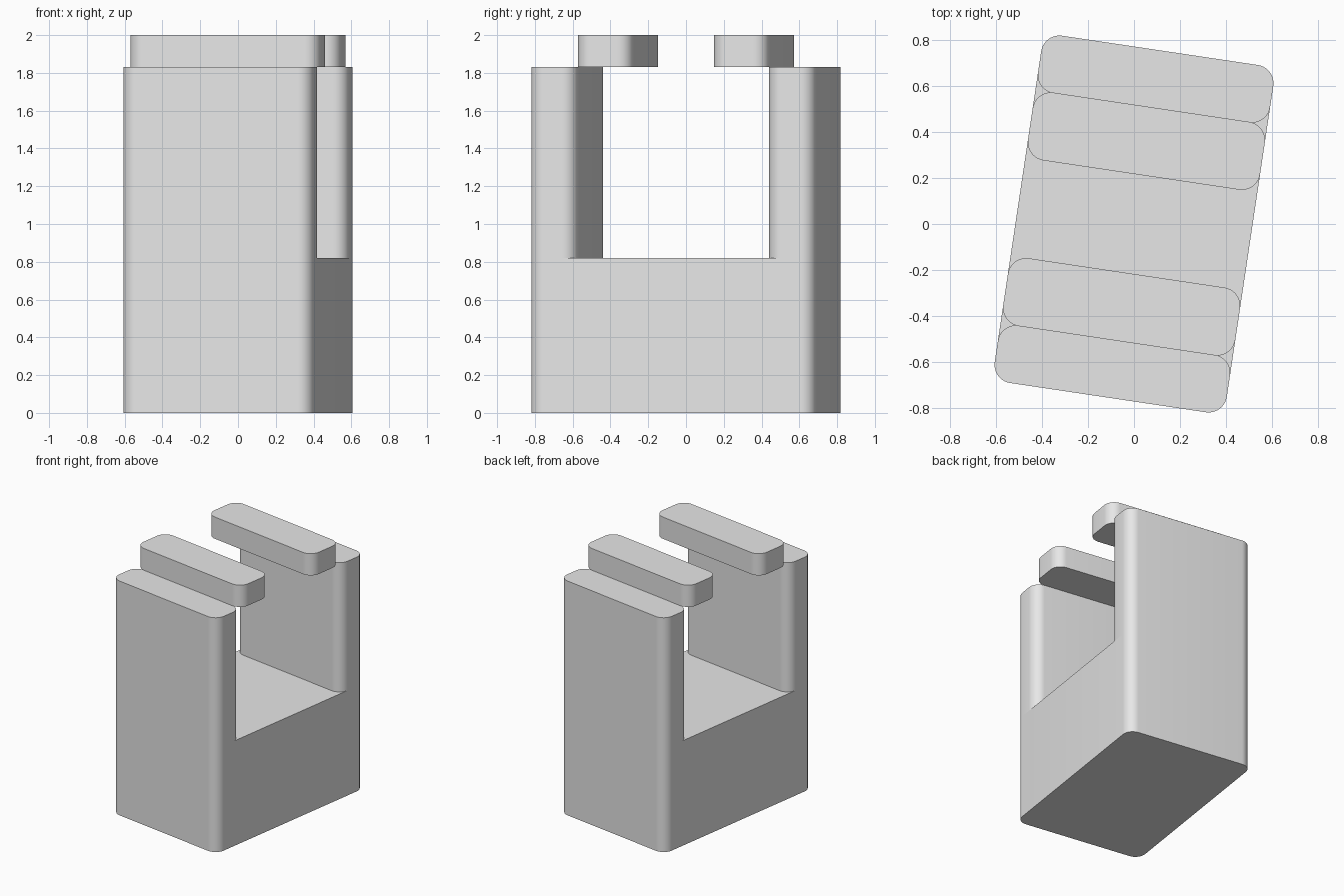
import bpy
import bmesh
from math import radians, sin, cos, pi

cube = bpy.data.objects.get("Cube")
if cube:
    bpy.data.objects.remove(cube, do_unlink=True)

grey = bpy.data.materials.new("light_grey")
grey.use_nodes = True
colour = (0.8, 0.8, 0.8, 1)
grey.diffuse_color = colour
grey.node_tree.nodes["Principled BSDF"].inputs["Base Color"].default_value = colour

HALF_WIDTH = 0.51
HALF_DEPTH = 0.763
RADIUS = 0.08
TURN = radians(-8.5)
STEPS = 10


def rounded_block(name, y0, y1, z0, z1):
    """Upright prism with four rounded corners, turned about the z axis."""
    bm = bmesh.new()
    ix, iy, mid = HALF_WIDTH - RADIUS, (y1 - y0) / 2 - RADIUS, (y0 + y1) / 2
    ring = []
    for corner, (sx, sy) in enumerate([(1, 1), (-1, 1), (-1, -1), (1, -1)]):
        for i in range(STEPS + 1):
            a = (corner + i / STEPS) * pi / 2
            ring.append(bm.verts.new((sx * ix + RADIUS * cos(a),
                                      mid + sy * iy + RADIUS * sin(a), z0)))
    base = bm.faces.new(ring)
    top = bmesh.ops.extrude_face_region(bm, geom=[base], use_keep_orig=True)
    verts = [v for v in top["geom"] if isinstance(v, bmesh.types.BMVert)]
    bmesh.ops.translate(bm, verts=verts, vec=(0, 0, z1 - z0))
    bmesh.ops.recalc_face_normals(bm, faces=bm.faces)
    mesh = bpy.data.meshes.new(name)
    bm.to_mesh(mesh)
    bm.free()
    mesh.materials.append(grey)
    obj = bpy.data.objects.new(name, mesh)
    obj.rotation_euler.z = TURN
    bpy.context.collection.objects.link(obj)
    bpy.ops.object.select_all(action="DESELECT")
    obj.select_set(True)
    bpy.context.view_layer.objects.active = obj
    bpy.ops.object.shade_smooth_by_angle(angle=radians(30))
    return obj


# Solid lower body
rounded_block("base", -HALF_DEPTH, HALF_DEPTH, 0, 0.82)

# Upright walls and the overhanging bars along their inner top edges
for side, s in (("front", -1), ("back", 1)):
    rounded_block(side + "_wall", *sorted((s * 0.51, s * HALF_DEPTH)), 0.82, 1.83)
    rounded_block(side + "_bar", *sorted((s * 0.215, s * 0.513)), 1.83, 2.0)
